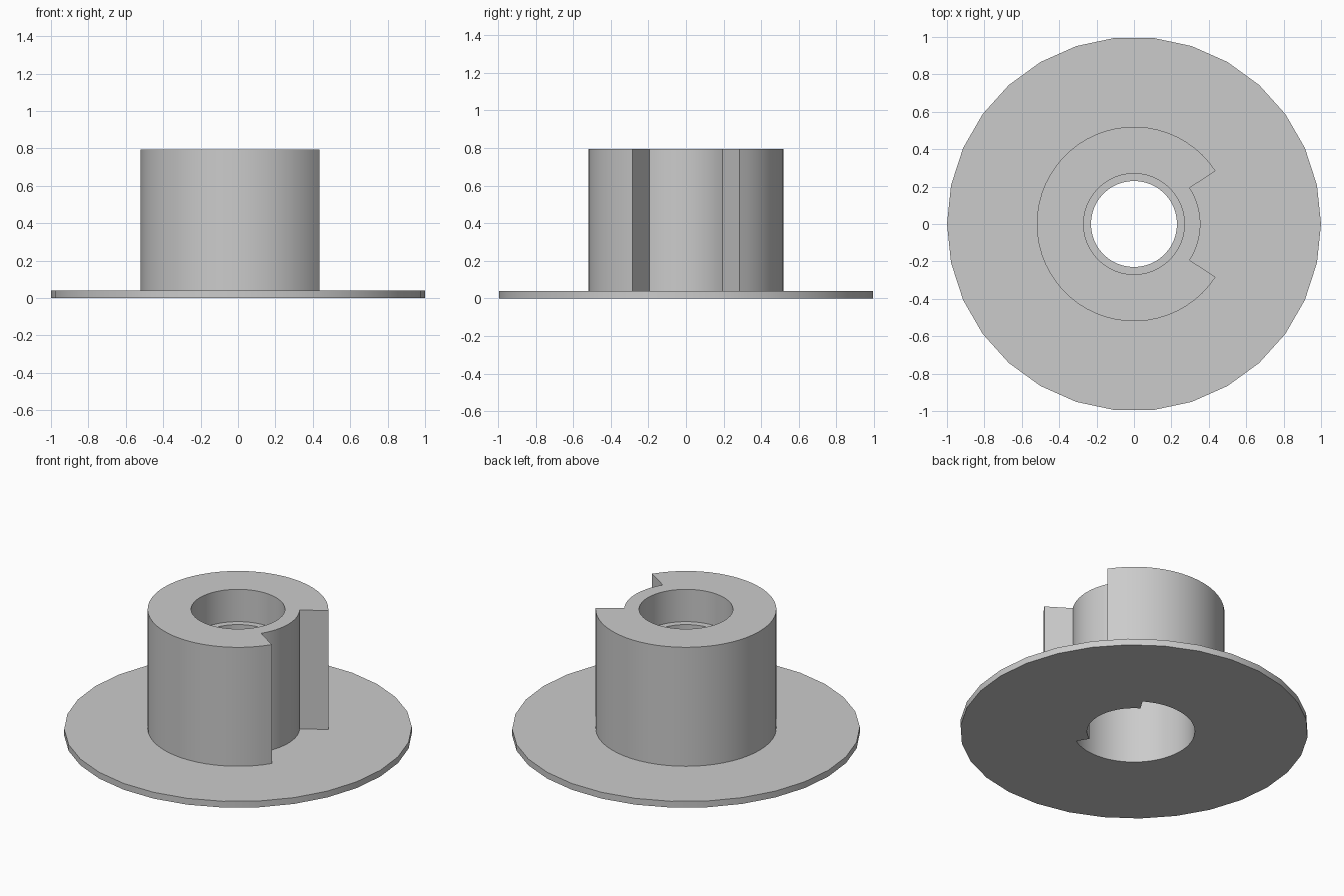
import bpy
import bmesh
from math import cos, sin, radians

cube = bpy.data.objects.get("Cube")
if cube:
    bpy.data.objects.remove(cube, do_unlink=True)

grey = bpy.data.materials.new("plain grey")
grey.use_nodes = True
grey.diffuse_color = (0.6, 0.6, 0.6, 1)
grey.node_tree.nodes["Principled BSDF"].inputs["Base Color"].default_value = (0.6, 0.6, 0.6, 1)


def arc(radius, start, end, steps):
    """Points along an arc, angles in degrees from +x."""
    angles = [radians(start + (end - start) * i / steps) for i in range(steps + 1)]
    return [(radius * cos(a), radius * sin(a)) for a in angles]


def circle(radius, sides):
    return arc(radius, 0, 360, sides)[:-1]


def keyed(major, minor, half_angle):
    """Round outline that steps in to a smaller radius around +x."""
    return (arc(major, half_angle, 360 - half_angle, 48)
            + arc(minor, -half_angle, half_angle, 16))


def prism(name, outline, bottom, top):
    bm = bmesh.new()
    face = bm.faces.new([bm.verts.new((x, y, bottom)) for x, y in outline])
    moved = bmesh.ops.extrude_face_region(bm, geom=[face])["geom"]
    verts = [v for v in moved if isinstance(v, bmesh.types.BMVert)]
    bmesh.ops.translate(bm, verts=verts, vec=(0, 0, top - bottom))
    bmesh.ops.recalc_face_normals(bm, faces=bm.faces)
    mesh = bpy.data.meshes.new(name)
    bm.to_mesh(mesh)
    bm.free()
    mesh.materials.append(grey)
    obj = bpy.data.objects.new(name, mesh)
    bpy.context.collection.objects.link(obj)
    return obj


def combine(target, other, operation):
    """Apply a boolean and discard the helper solid."""
    bpy.context.view_layer.objects.active = target
    mod = target.modifiers.new("boolean", "BOOLEAN")
    mod.operation = operation
    mod.solver = "EXACT"
    mod.object = other
    bpy.ops.object.modifier_apply(modifier=mod.name)
    bpy.data.objects.remove(other, do_unlink=True)


# Round base flange joined to the notched hub
hub = prism("flanged_hub", circle(1.0, 30), 0, 0.04)
combine(hub, prism("hub_wall", keyed(0.52, 0.355, 33), 0.02, 0.795), "UNION")

# Keyed socket from below, narrow throat, wider bore from above
combine(hub, prism("socket_cutter", keyed(0.35, 0.27, 58), -0.1, 0.55), "DIFFERENCE")
combine(hub, prism("throat_cutter", circle(0.23, 48), 0.5, 0.7), "DIFFERENCE")
combine(hub, prism("bore_cutter", circle(0.27, 48), 0.59, 0.9), "DIFFERENCE")

# Smooth round walls, crisp corners
bpy.ops.object.select_all(action="DESELECT")
hub.select_set(True)
bpy.context.view_layer.objects.active = hub
bpy.ops.object.shade_smooth_by_angle(angle=radians(30))
